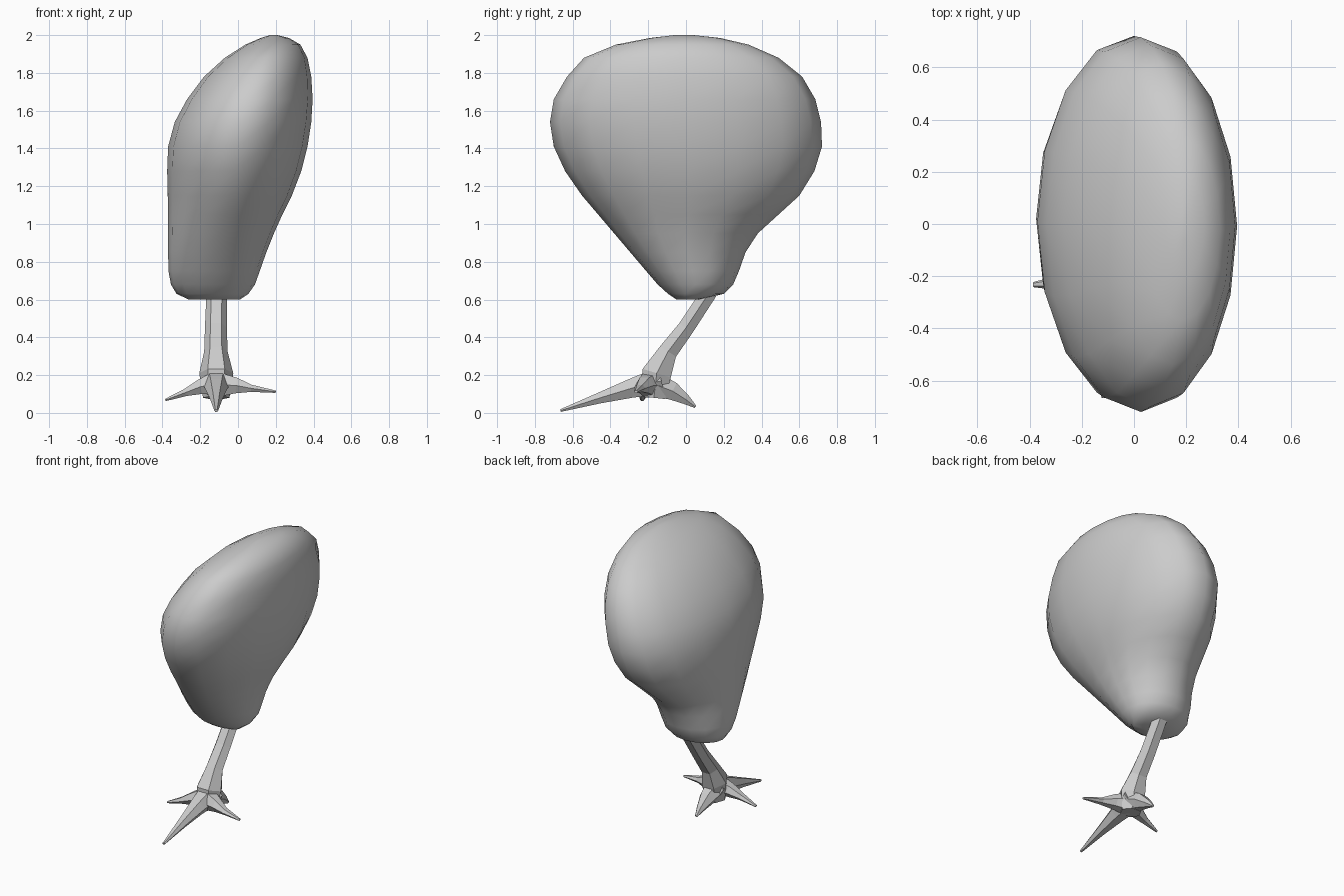
import bpy, bmesh, math
from mathutils import Vector


def loft(name, rings, smooth):
    """Skin a list of equal-length point rings and cap both ends."""
    bm = bmesh.new()
    vs = [[bm.verts.new(p) for p in r] for r in rings]
    n = len(vs[0])
    for a, b in zip(vs, vs[1:]):
        for i in range(n):
            j = (i + 1) % n
            bm.faces.new((a[i], a[j], b[j], b[i]))
    for r in (vs[0], vs[-1]):
        c = bm.verts.new(sum((v.co for v in r), Vector()) / n)
        for i in range(n):
            bm.faces.new((r[i], r[(i + 1) % n], c))
    bmesh.ops.recalc_face_normals(bm, faces=bm.faces)
    for f in bm.faces:
        f.smooth = smooth
    me = bpy.data.meshes.new(name)
    bm.to_mesh(me)
    bm.free()
    ob = bpy.data.objects.new(name, me)
    bpy.context.collection.objects.link(ob)
    return ob


def limb(name, pts, side, n=6):
    """Faceted tapering tube: each point is (x, y, z, half width, half height)."""
    side = Vector(side)
    ps = [Vector(p[:3]) for p in pts]
    rings = []
    for i, p in enumerate(pts):
        d = (ps[min(i + 1, len(ps) - 1)] - ps[max(i - 1, 0)]).normalized()
        up = side.cross(d).normalized()
        ring = []
        for k in range(n):
            a = 2 * math.pi * k / n
            ring.append(ps[i] + side * p[3] * math.cos(a) + up * p[4] * math.sin(a))
        rings.append(ring)
    return loft(name, rings, False)


# Thigh: elliptical slices (z, x min, x max, y min, y max)
slices = [
    (0.60, -0.26, 0.01, -0.05, 0.07), (0.63, -0.325, 0.055, -0.095, 0.20),
    (0.68, -0.355, 0.09, -0.15, 0.25), (0.75, -0.368, 0.115, -0.21, 0.28),
    (0.85, -0.37, 0.15, -0.295, 0.315), (0.95, -0.37, 0.19, -0.38, 0.38),
    (1.05, -0.37, 0.235, -0.465, 0.49), (1.15, -0.372, 0.285, -0.55, 0.60),
    (1.28, -0.375, 0.335, -0.64, 0.68), (1.41, -0.37, 0.368, -0.70, 0.72),
    (1.54, -0.335, 0.388, -0.72, 0.715), (1.66, -0.27, 0.395, -0.70, 0.685),
    (1.78, -0.18, 0.388, -0.63, 0.615), (1.88, -0.07, 0.368, -0.54, 0.49),
    (1.95, 0.04, 0.33, -0.37, 0.33), (1.985, 0.12, 0.27, -0.19, 0.18),
    (2.0, 0.17, 0.21, -0.06, 0.04),
]
N = 16
rings = []
for z, x0, x1, y0, y1 in slices:
    rings.append([((x0 + x1) / 2 + (x1 - x0) / 2 * math.cos(2 * math.pi * k / N),
                   (y0 + y1) / 2 + (y1 - y0) / 2 * math.sin(2 * math.pi * k / N), z)
                  for k in range(N)])
loft("thigh", rings, True)

# Shank, slanting down and forward into the ankle
limb("shank", [(-0.112, 0.125, 0.64, 0.055, 0.048), (-0.117, 0.0, 0.45, 0.058, 0.05),
               (-0.117, -0.095, 0.325, 0.062, 0.058), (-0.115, -0.155, 0.21, 0.09, 0.09),
               (-0.115, -0.17, 0.08, 0.07, 0.07)], (1, 0, 0))

# Toes
limb("front_toe", [(-0.115, -0.13, 0.17, 0.085, 0.085), (-0.115, -0.29, 0.13, 0.06, 0.058),
                   (-0.115, -0.46, 0.078, 0.035, 0.033),
                   (-0.115, -0.665, 0.012, 0.01, 0.008)], (1, 0, 0))
limb("back_toe", [(-0.115, -0.19, 0.16, 0.08, 0.08), (-0.115, -0.07, 0.115, 0.055, 0.055),
                  (-0.115, 0.0, 0.07, 0.03, 0.03),
                  (-0.115, 0.05, 0.032, 0.01, 0.008)], (1, 0, 0))
limb("left_toe", [(-0.10, -0.18, 0.16, 0.08, 0.08), (-0.20, -0.21, 0.138, 0.05, 0.045),
                  (-0.28, -0.225, 0.107, 0.03, 0.022),
                  (-0.385, -0.232, 0.068, 0.01, 0.007)], (0, 1, 0))
limb("right_toe", [(-0.12, -0.18, 0.15, 0.08, 0.08), (-0.01, -0.22, 0.145, 0.05, 0.048),
                   (0.07, -0.245, 0.13, 0.03, 0.022),
                   (0.20, -0.265, 0.112, 0.01, 0.007)], (0, 1, 0))
